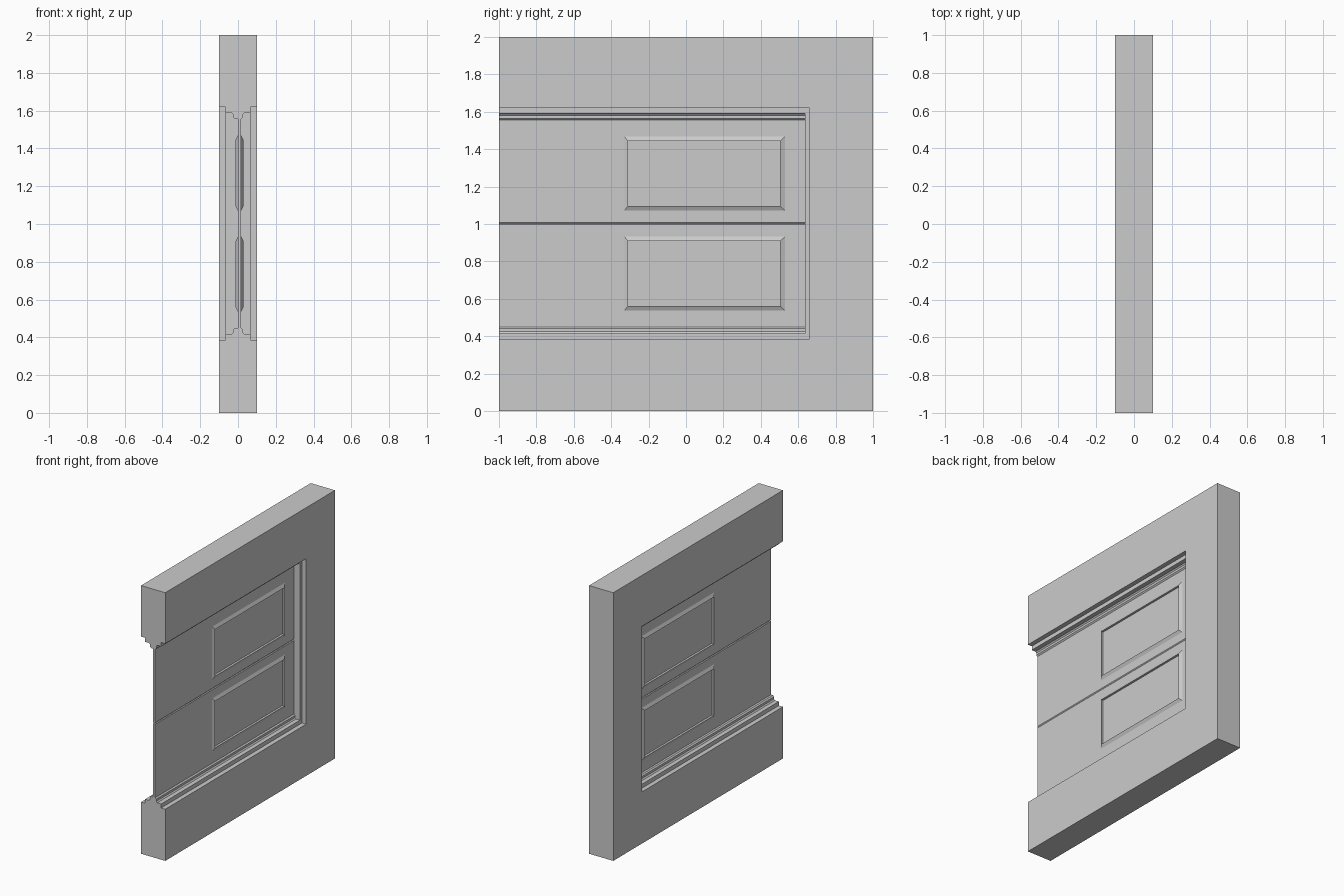
import bpy, bmesh

if "Cube" in bpy.data.objects:
    bpy.data.objects.remove(bpy.data.objects["Cube"])

MID = 1.0025          # height of the line between the two boards
CX = 0.008            # centre plane of the thin boards


def loft(name, loops):
    """Skin a stack of equal-length loops and cap both ends."""
    bm = bmesh.new()
    rings = [[bm.verts.new(p) for p in lp] for lp in loops]
    n = len(rings[0])
    for a, b in zip(rings, rings[1:]):
        for i in range(n):
            j = (i + 1) % n
            bm.faces.new((a[i], a[j], b[j], b[i]))
    bm.faces.new(rings[0][::-1])
    bm.faces.new(rings[-1])
    bmesh.ops.remove_doubles(bm, verts=bm.verts, dist=1e-5)
    bmesh.ops.dissolve_degenerate(bm, edges=bm.edges, dist=1e-5)
    bmesh.ops.recalc_face_normals(bm, faces=bm.faces)
    me = bpy.data.meshes.new(name)
    bm.to_mesh(me)
    bm.free()
    ob = bpy.data.objects.new(name, me)
    bpy.context.collection.objects.link(ob)
    return ob


def c_loop(x, y_end, half):
    """C-shaped outline: square wall with an opening reaching the -y edge."""
    lo, hi = MID - half, MID + half
    return [(x, y, z) for y, z in (
        (-1, 0), (1, 0), (1, 2), (-1, 2),
        (-1, hi), (y_end, hi), (y_end, lo), (-1, lo))]


def rect(x, y0, y1, z0, z1):
    return [(x, y0, z0), (x, y1, z0), (x, y1, z1), (x, y0, z1)]


# Wall frame: stepped opening, same steps on both faces
steps = [(0.1, 0.66, 0.617), (0.066, 0.66, 0.617), (0.066, 0.635, 0.587),
         (0.034, 0.635, 0.587), (0.026, 0.635, 0.578), (0.026, 0.635, 0.562),
         (0.017, 0.635, 0.553)]
loft("wall_frame", [c_loop(*s) for s in steps] +
     [c_loop(-x, y, h) for x, y, h in reversed(steps)])


def board(name, z0, z1, groove_low, m0, m1):
    """Thin board with a raised moulding around a sunken field on each face."""
    g = 0.006
    a, b = (z0 + g, z1) if groove_low else (z0, z1 - g)
    half = [(0.004, -1, 0.635, z0, z1),
            (0.009, -1, 0.635, a, b),
            (0.009, -0.33, 0.53, m0, m1),
            (0.021, -0.31, 0.503, m0 + 0.024, m1 - 0.024),
            (0.005, -0.31, 0.503, m0 + 0.024, m1 - 0.024)]
    loft(name, [rect(CX - d, *r) for d, *r in reversed(half)] +
         [rect(CX + d, *r) for d, *r in half])


# Upper and lower panelled boards
board("upper_board", MID, MID + 0.553, True, 1.072, 1.468)
board("lower_board", MID - 0.553, MID, False, 0.537, 0.933)
